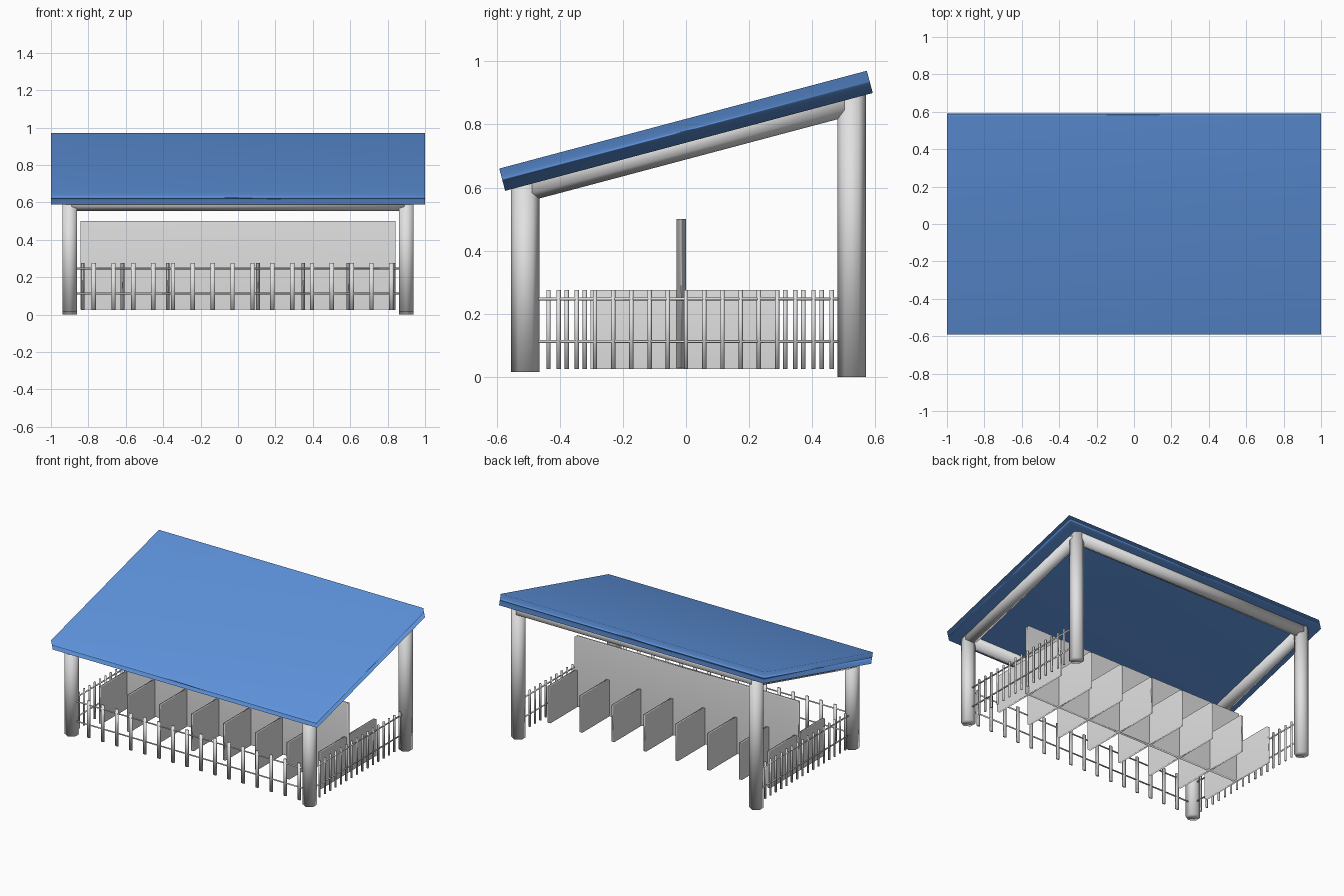
import bpy
import math
from mathutils import Vector

cube = bpy.data.objects.get("Cube")
if cube:
    bpy.data.objects.remove(cube, do_unlink=True)


def material(name, color):
    m = bpy.data.materials.new(name)
    m.use_nodes = True
    m.diffuse_color = color
    m.node_tree.nodes["Principled BSDF"].inputs["Base Color"].default_value = color
    return m


grey = material("light_grey", (0.75, 0.75, 0.75, 1))
blue = material("roof_blue", (0.115, 0.30, 0.74, 1))


def finish(name, mat):
    ob = bpy.context.object
    ob.name = name
    ob.data.materials.append(mat)
    bpy.ops.object.shade_smooth()
    return ob


def box(name, center, size, mat=grey, tilt=0):
    bpy.ops.mesh.primitive_cube_add(size=1, location=center)
    ob = finish(name, mat)
    ob.scale = size
    ob.rotation_euler.x = tilt
    return ob


def rod(name, start, end, radius):
    """Six-sided rod between two points."""
    a, b = Vector(start), Vector(end)
    bpy.ops.mesh.primitive_cylinder_add(
        vertices=6, radius=radius, depth=(b - a).length, location=(a + b) / 2)
    ob = finish(name, grey)
    d = b - a
    if d.x or d.y:
        ob.rotation_euler = d.to_track_quat('Z', 'Y').to_euler()
    return ob


# Sloping roof slab
box("roof", (0, 0, 0.78), (2, 1.206, 0.073), blue, math.radians(14.9))

# Corner posts and the beams joining their tops
POST_X, FRONT_Y, BACK_Y, POST_R = 0.9, -0.51, 0.525, 0.045
FRONT_Z, BACK_Z = 0.60, 0.875
for side, s in (("left", 1), ("right", -1)):
    x = s * POST_X
    rod(f"front_post_{side}", (x, FRONT_Y, 0.015), (x, FRONT_Y, FRONT_Z + 0.025), POST_R)
    rod(f"back_post_{side}", (x, BACK_Y, 0), (x, BACK_Y, BACK_Z + 0.025), POST_R)
    rod(f"side_beam_{side}", (x, FRONT_Y, FRONT_Z), (x, BACK_Y, BACK_Z), POST_R)
for name, y, z in (("front_beam", FRONT_Y, FRONT_Z), ("back_beam", BACK_Y, BACK_Z)):
    rod(name, (-POST_X, y, z), (POST_X, y, z), POST_R)

# Long central wall with stall dividers crossing it
BOTTOM, TOP = 0.025, 0.275
box("central_wall", (0, -0.015, 0.264), (1.685, 0.03, 0.472))
for x in [-0.83] + [-0.617 + 0.2415 * i for i in range(6)] + [0.832]:
    box("stall_divider", (x, -0.005, (BOTTOM + TOP) / 2), (0.02, 0.595, TOP - BOTTOM))


# Fences: two rails and a row of pickets from first to last
def fence(name, start, end, first, last, stretch):
    for z in (0.112, 0.247):
        rod(f"{name}_rail", (*start, z), (*end, z), 0.005)
    a, b = Vector(first), Vector(last)
    for i in range(16):
        p = a.lerp(b, i / 15)
        ob = rod(f"{name}_picket", (*p, BOTTOM), (*p, TOP), 0.007)
        ob.scale.x, ob.scale.y = stretch


fence("front_fence", (-POST_X, FRONT_Y), (POST_X, FRONT_Y),
      (-0.772, FRONT_Y), (0.82, FRONT_Y), (1.9, 1))
fence("left_fence", (POST_X, FRONT_Y), (POST_X, BACK_Y),
      (POST_X, -0.404), (POST_X, 0.462), (1, 1))
fence("right_fence", (-POST_X, FRONT_Y), (-POST_X, BACK_Y),
      (-POST_X, -0.436), (-POST_X, 0.43), (1, 1))
